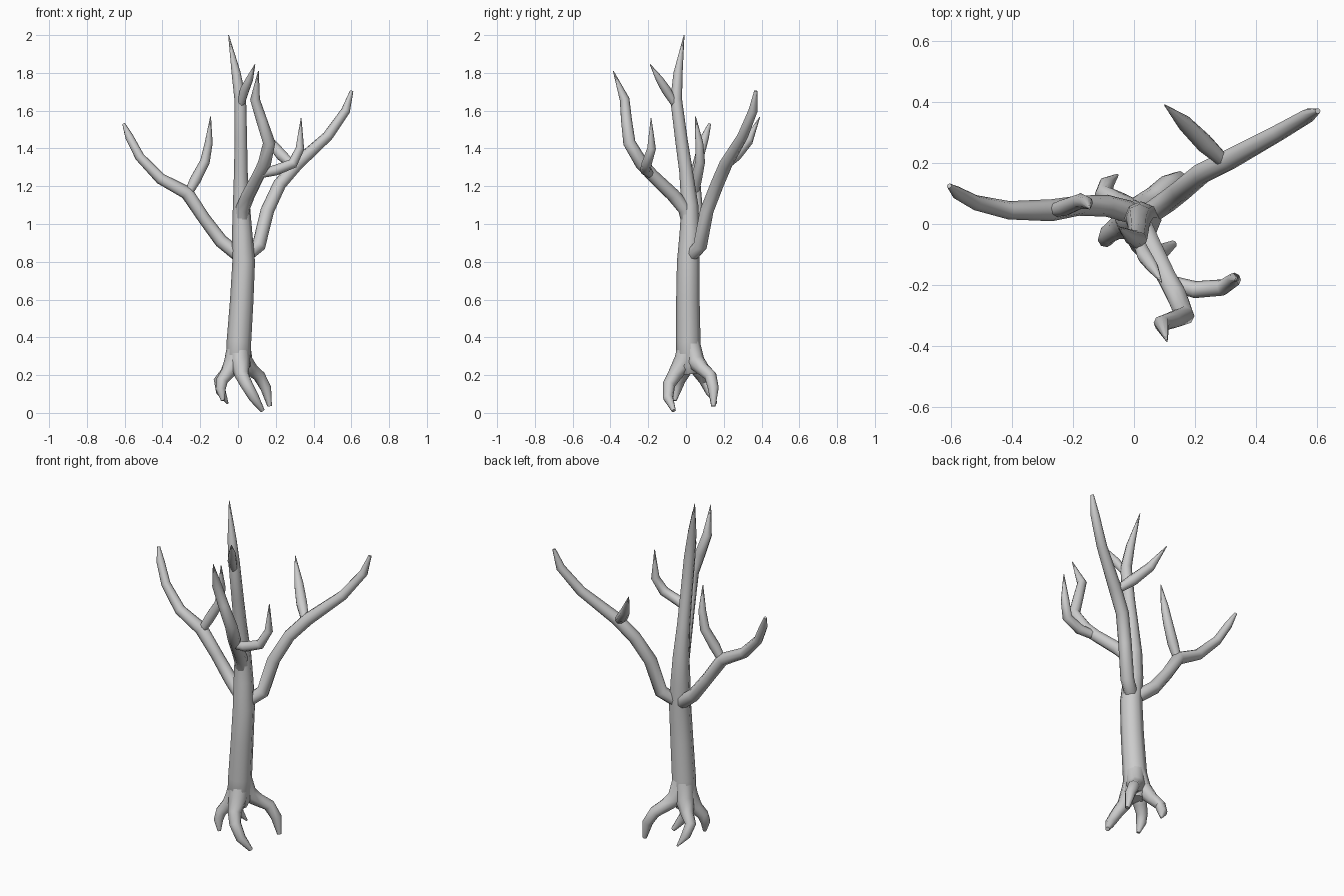
import bpy, bmesh, math
from mathutils import Vector

SIDES = 8


def limb(name, pts):
    """Sweep a tapering low-poly tube through (x, y, z, radius) points."""
    bm = bmesh.new()
    pos = [Vector(p[:3]) for p in pts]
    n = len(pos)
    rings, normal = [], None
    for i, p in enumerate(pos):
        a = (pos[i] - pos[i - 1]).normalized() if i else Vector()
        b = (pos[i + 1] - pos[i]).normalized() if i < n - 1 else Vector()
        t = (a + b).normalized()
        if normal is None:
            normal = t.orthogonal()
        normal = (normal - t * normal.dot(t)).normalized()
        side = t.cross(normal)
        ring = []
        for k in range(SIDES):
            ang = math.tau * k / SIDES
            ring.append(bm.verts.new(p + pts[i][3] * (math.cos(ang) * normal + math.sin(ang) * side)))
        rings.append(ring)
    for r0, r1 in zip(rings, rings[1:]):
        for k in range(SIDES):
            j = (k + 1) % SIDES
            bm.faces.new((r0[k], r0[j], r1[j], r1[k]))
    bm.faces.new(rings[0][::-1])
    bm.faces.new(rings[-1])
    bmesh.ops.recalc_face_normals(bm, faces=bm.faces[:])
    me = bpy.data.meshes.new(name)
    bm.to_mesh(me)
    bm.free()
    ob = bpy.data.objects.new(name, me)
    bpy.context.collection.objects.link(ob)
    bpy.context.view_layer.objects.active = ob
    ob.select_set(True)
    return ob


# Trunk running up to the top tip
limb("trunk", [(0, .02, .205, .04), (0, .015, .25, .066), (.005, .012, .38, .065),
               (.02, .01, .6, .062), (.03, .012, .8, .06), (.022, .02, .95, .054),
               (.018, .02, 1.1, .045), (.015, 0, 1.28, .036), (.015, -.025, 1.45, .033),
               (.012, -.052, 1.66, .031), (-.01, -.042, 1.8, .024), (-.05, -.01, 2.0, .002)])
limb("top_twig", [(.012, -.05, 1.62, .018), (.035, -.105, 1.71, .025),
                  (.06, -.14, 1.765, .02), (.09, -.19, 1.845, .002)])

# Front branch and its side twig
limb("front_branch", [(.02, .02, .97, .034), (.024, -.005, 1.08, .038), (.055, -.07, 1.155, .036),
                      (.11, -.18, 1.26, .033), (.14, -.235, 1.32, .035), (.165, -.3, 1.43, .033),
                      (.125, -.315, 1.55, .029), (.09, -.325, 1.66, .026), (.108, -.385, 1.81, .002)])
limb("front_twig", [(.11, -.19, 1.265, .024), (.2, -.215, 1.285, .028), (.29, -.208, 1.32, .027),
                    (.328, -.182, 1.4, .023), (.334, -.185, 1.56, .002)])

# Left branch and its side twig
limb("left_branch", [(.025, .02, .81, .03), (-.015, .04, .85, .037), (-.09, .06, .91, .036),
                     (-.18, .06, 1.03, .033), (-.27, .045, 1.165, .036), (-.41, .045, 1.24, .03),
                     (-.52, .07, 1.355, .025), (-.575, .1, 1.46, .022), (-.605, .125, 1.53, .008)])
limb("left_twig", [(-.265, .045, 1.16, .022), (-.225, .055, 1.235, .029), (-.175, .075, 1.33, .026),
                   (-.155, .07, 1.43, .021), (-.145, .05, 1.57, .002)])

# Right branch and its side twig
limb("right_branch", [(.03, .015, .81, .03), (.06, .04, .845, .036), (.11, .075, .885, .037),
                      (.155, .11, 1.07, .036), (.22, .165, 1.21, .035), (.31, .21, 1.315, .035),
                      (.475, .3, 1.465, .028), (.57, .355, 1.6, .024), (.602, .37, 1.705, .009)])
limb("right_twig", [(.295, .205, 1.305, .022), (.23, .265, 1.365, .031), (.165, .33, 1.44, .026),
                    (.1, .39, 1.565, .002)])

# Four curling roots that flare out of the trunk base
roots = [
    [(.005, .015, .38, .052), (.01, -.01, .275, .054), (.02, -.06, .2, .038), (.045, -.09, .15, .033),
     (.085, -.095, .08, .028), (.13, -.065, .012, .012)],
    [(.01, .02, .38, .052), (.03, .05, .27, .05), (.07, .09, .23, .037), (.112, .13, .195, .033),
     (.148, .145, .13, .029), (.168, .145, .035, .012)],
    [(0, .015, .38, .052), (-.02, .005, .27, .054), (-.055, -.015, .21, .037), (-.085, -.035, .17, .031),
     (-.092, -.05, .125, .027), (-.08, -.06, .065, .01)],
    [(0, .02, .38, .052), (-.02, .04, .27, .052), (-.06, .075, .21, .036), (-.1, .1, .17, .03),
     (-.09, .13, .11, .026), (-.055, .16, .05, .005)],
]
for i, pts in enumerate(roots):
    limb(f"root_{i + 1}", pts)

bpy.ops.object.shade_smooth_by_angle(angle=math.radians(50))
